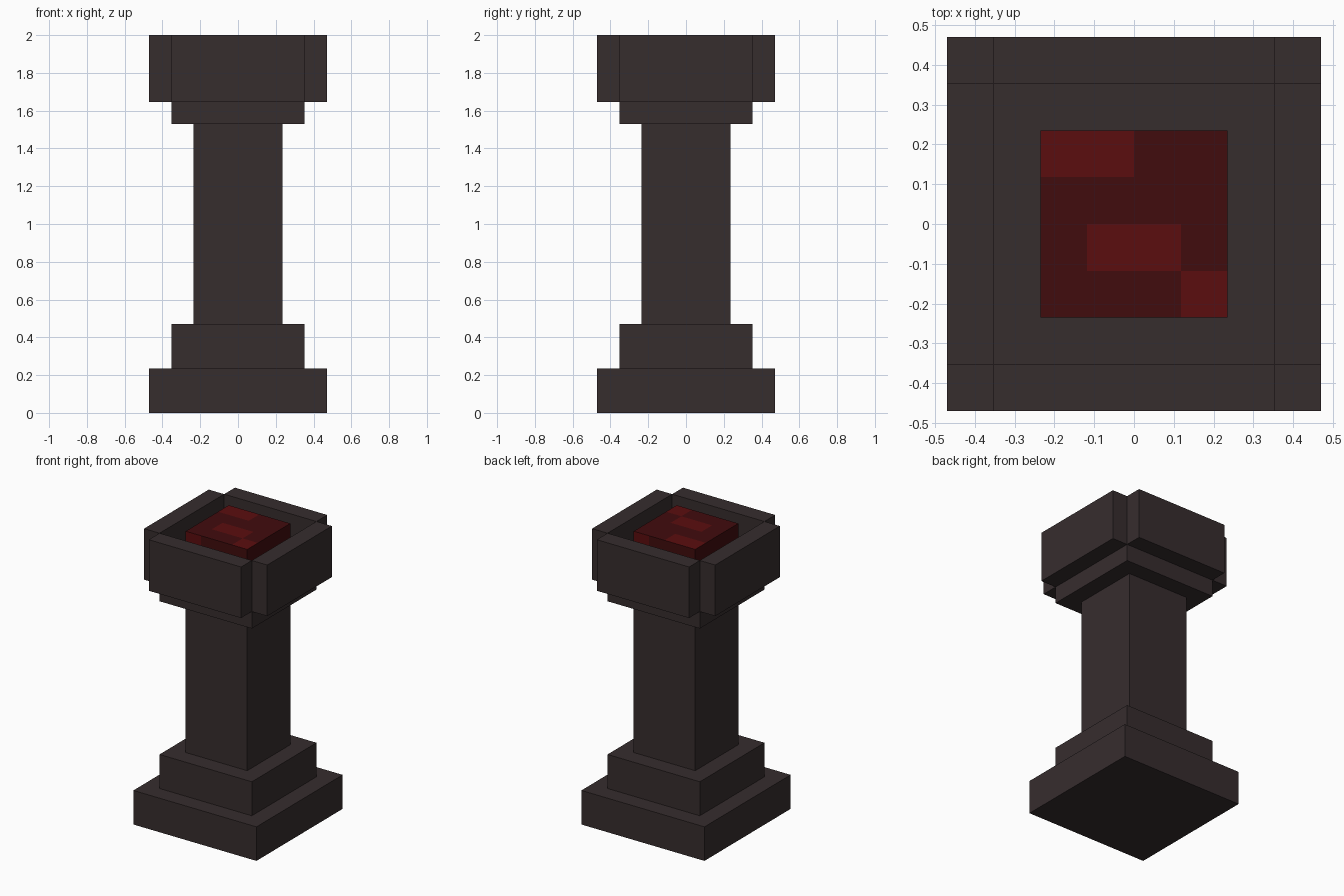
import bpy, bmesh

if "Cube" in bpy.data.objects:
    bpy.data.objects.remove(bpy.data.objects["Cube"])

U = 2 / 17  # one block unit


def material(name, rgb):
    m = bpy.data.materials.new(name)
    m.diffuse_color = (*rgb, 1)
    m.use_nodes = True
    m.node_tree.nodes["Principled BSDF"].inputs["Base Color"].default_value = m.diffuse_color
    return m


stone = material("dark_stone", (0.037, 0.026, 0.027))
dark_red = material("dark_red", (0.053, 0.0035, 0.004))
bright_red = material("bright_red", (0.105, 0.004, 0.0045))


def box(name, size, center, mats, cuts=0):
    """Box measured in block units, given its size and centre."""
    bm = bmesh.new()
    bmesh.ops.create_cube(bm, size=1)
    if cuts:
        bmesh.ops.subdivide_edges(bm, edges=bm.edges[:], cuts=cuts, use_grid_fill=True)
    for v in bm.verts:
        v.co = [(v.co[i] * size[i] + center[i]) * U for i in range(3)]
    me = bpy.data.meshes.new(name)
    bm.to_mesh(me)
    bm.free()
    for m in mats:
        me.materials.append(m)
    ob = bpy.data.objects.new(name, me)
    bpy.context.collection.objects.link(ob)
    return ob


# Stacked pedestal: name, width, bottom, top
for name, w, z0, z1 in (("base", 8, 0, 2), ("base_step", 6, 2, 4),
                        ("column", 4, 4, 13), ("bowl_floor", 6, 13, 14)):
    box(name, (w, w, z1 - z0), (0, 0, (z0 + z1) / 2), [stone])

# Four rim walls with open outer corners
for side, s in (("front", -1), ("back", 1)):
    box("rim_" + side, (6, 1, 3), (0, s * 3.5, 15.5), [stone])
for side, s in (("left", -1), ("right", 1)):
    box("rim_" + side, (1, 6, 3), (s * 3.5, 0, 15.5), [stone])

# Glowing core with a blocky pattern, cells as (column, row) from the lower left
core = box("core", (4, 4, 3), (0, 0, 15.5), [dark_red, bright_red], cuts=3)
TOP_GLOW = {(0, 3), (1, 3), (1, 1), (2, 1), (3, 0)}
for p in core.data.polygons:
    c, n = p.center / U, p.normal
    if n.z > 0.5:
        glow = (int(c.x + 2), int(c.y + 2)) in TOP_GLOW
    elif abs(n.y) > 0.5:
        glow = c.x * n.y > 1  # left-hand column of the front and back
    else:
        glow = False
    p.material_index = int(glow)
